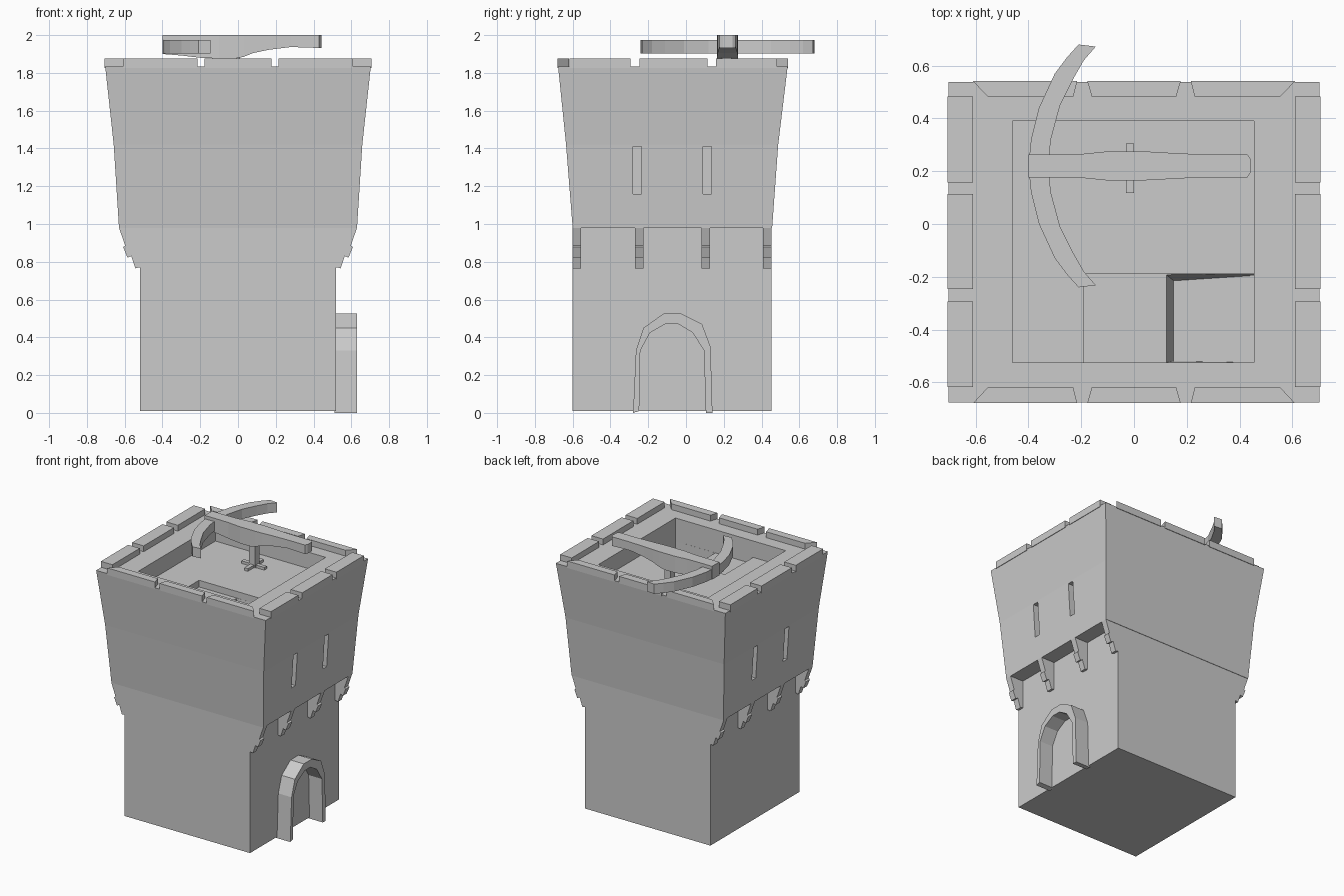
import bpy, bmesh

if "Cube" in bpy.data.objects:
    bpy.data.objects.remove(bpy.data.objects["Cube"])

def obj(name, bm):
    bmesh.ops.recalc_face_normals(bm, faces=bm.faces)
    me = bpy.data.meshes.new(name)
    bm.to_mesh(me)
    bm.free()
    ob = bpy.data.objects.new(name, me)
    bpy.context.collection.objects.link(ob)
    return ob

def loft(name, rings):
    """Skin equal-length rings of points and cap both ends."""
    bm = bmesh.new()
    vs = [[bm.verts.new(p) for p in r] for r in rings]
    n = len(vs[0])
    for a, b in zip(vs, vs[1:]):
        for i in range(n):
            j = (i + 1) % n
            bm.faces.new((a[i], a[j], b[j], b[i]))
    bm.faces.new(vs[0][::-1])
    bm.faces.new(vs[-1])
    return obj(name, bm)

def rect(x0, x1, y0, y1, z):
    return [(x0, y0, z), (x1, y0, z), (x1, y1, z), (x0, y1, z)]

def box(name, x0, x1, y0, y1, z0, z1):
    return loft(name, [rect(x0, x1, y0, y1, z0), rect(x0, x1, y0, y1, z1)])

def prism(name, pts, z0, z1):
    return loft(name, [[(x, y, z) for x, y in pts] for z in (z0, z1)])

def cut(target, cutter):
    m = target.modifiers.new("cut", 'BOOLEAN')
    m.operation = 'DIFFERENCE'
    m.solver = 'EXACT'
    m.object = cutter
    bpy.context.view_layer.objects.active = target
    bpy.ops.object.modifier_apply(modifier=m.name)
    bpy.data.objects.remove(cutter)

# Tower shell: straight base, overhang on the two x sides, flared top
sections = [(.52, -.6, .453, .01), (.52, -.6, .453, .98), (.63, -.6, .456, .98),
            (.658, -.635, .488, 1.42), (.703, -.677, .538, 1.833)]
tower = loft("tower_walls", [rect(-x, x, y0, y1, z) for x, y0, y1, z in sections])

# Sunken fighting deck, step and stair shaft
cut(tower, box("deck_cutter", -.46, .455, -.525, .39, 1.71, 2))
cut(tower, box("step_cutter", -.19, .455, -.525, -.19, 1.66, 1.8))
shaft_low = [(.15, -.52, 1.4), (.455, -.525, 1.4), (.455, -.195, 1.4), (.15, -.215, 1.4)]
cut(tower, loft("shaft_cutter", [shaft_low, rect(.12, .455, -.525, -.19, 1.7)]))

# Arrow slits on both x sides
for s in (-1, 1):
    for y in (-.258, .112):
        x0, x1 = sorted((s * .6, s * .8))
        cut(tower, box("slit_cutter", x0, x1, y - .023, y + .023, 1.16, 1.41))

# Stepped corbels under the overhang
corbel = [(.5, .77), (.525, .77), (.543, .765), (.565, .83), (.585, .822),
          (.608, .878), (.597, .885), (.63, .98), (.5, .98)]
for s in (-1, 1):
    for y0 in (-.6, -.27, .083, .408):
        loft("corbel", [[(s * x, y, z) for x, z in corbel] for y in (y0, y0 + .045)])

# Battlements: three merlons on every side, mitred ends at the front and back
Z0, Z1 = 1.825, 1.877
for s in (-1, 1):
    for y0, y1 in ((-.617, -.293), (-.247, .113), (.158, .483)):
        x0, x1 = sorted((s * .61, s * .706))
        box("side_merlon", x0, x1, y0, y1, Z0, Z1)
for yin, yout, name in ((-.62, -.679, "front_merlon"), (.483, .541, "back_merlon")):
    prism(name, [(-.16, yin), (.16, yin), (.177, yout), (-.177, yout)], Z0, Z1)
    for s in (-1, 1):
        prism(name, [(s * .23, yin), (s * .555, yin), (s * .61, yout), (s * .215, yout)], Z0, Z1)

# Door arch on the right side
outer = [(-.28, 0), (-.265, .33), (-.225, .45), (-.12, .525), (-.025, .525), (.085, .47), (.13, .35), (.14, 0)]
inner = [(-.248, .01), (-.242, .33), (-.19, .425), (-.11, .47), (-.04, .47), (.035, .425), (.095, .33), (.105, 0)]
loft("door_arch", [[(.51, o[0], o[1]), (.63, o[0], o[1]), (.63, i[0], i[1]), (.51, i[0], i[1])]
                   for o, i in zip(outer, inner)])

# Crossbow limb, swept as paired outer/inner points mirrored about its middle
C = .22
half = [(-.4, 0, -.325, 0), (-.39, .1, -.315, .1), (-.36, .22, -.28, .23),
        (-.3, .35, -.23, .33), (-.255, .41, -.19, .4), (-.21, .46, -.145, .452)]
arc = [(a, -b, c, -d) for a, b, c, d in half[:0:-1]] + half
loft("bow_limb", [[(a, C + b, 1.902), (a, C + b, 1.975), (c, C + d, 1.975), (c, C + d, 1.902)]
                  for a, b, c, d in arc])

# Crossbow stock: x, half width, underside height
stock = [(-.4, .043, 1.9), (-.3, .043, 1.892), (-.2, .045, 1.88), (-.1, .055, 1.876), (-.02, .055, 1.875),
         (.03, .055, 1.885), (.08, .053, 1.905), (.16, .048, 1.922), (.28, .043, 1.937),
         (.43, .043, 1.932), (.442, .025, 1.932)]
loft("bow_stock", [[(x, C - w, z), (x, C + w, z), (x, C + w, 2), (x, C - w, 2)] for x, w, z in stock])

# Swivel post and crossed feet
box("bow_post", -.04, .01, .19, .24, 1.705, 1.89)
box("bow_foot_y", -.03, 0, .117, .305, 1.705, 1.73)
box("bow_foot_x", -.11, .08, .197, .227, 1.705, 1.73)
